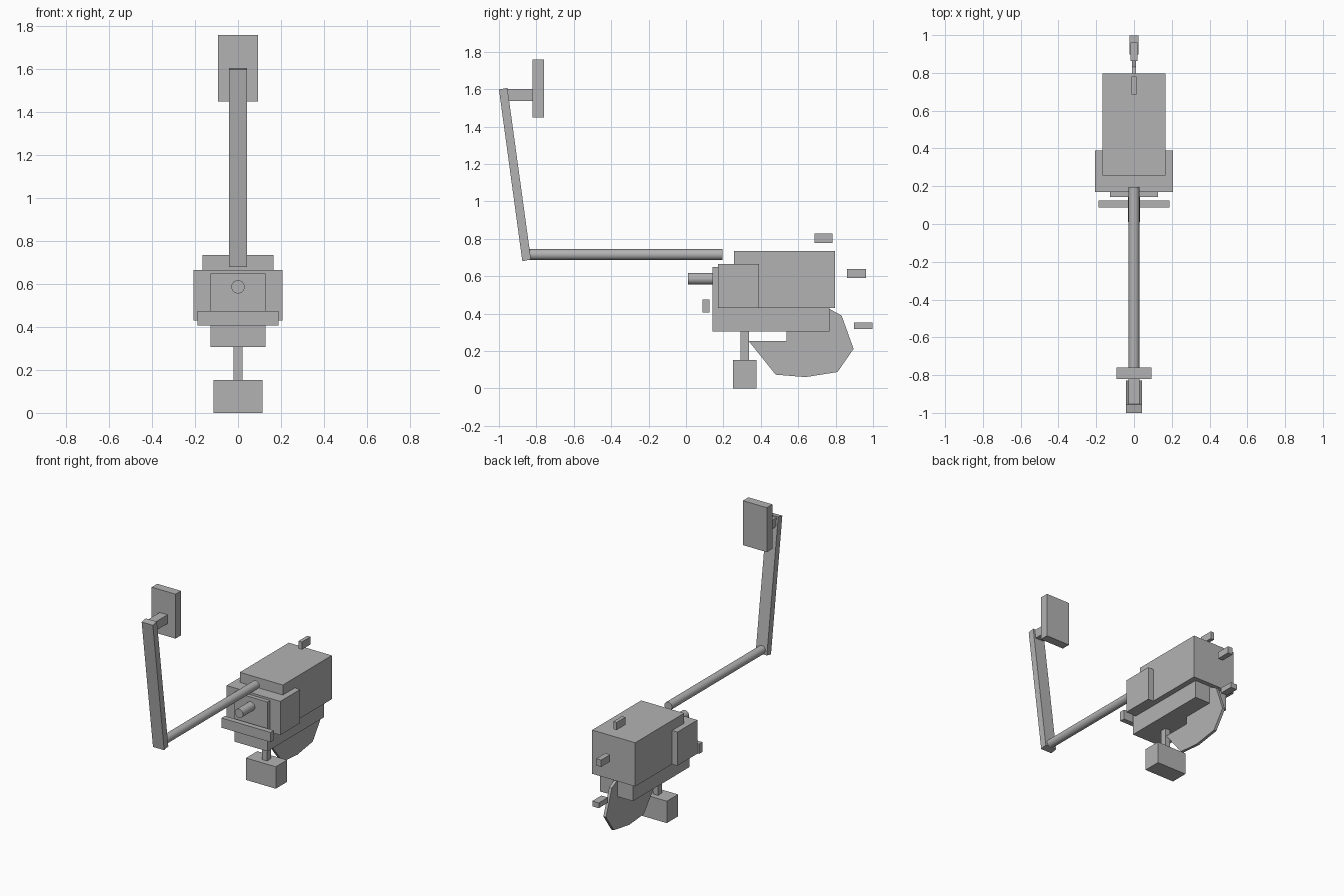
import bpy
import bmesh
from math import radians
from mathutils import Vector

old = bpy.data.objects.get("Cube")
if old:
    bpy.data.objects.remove(old, do_unlink=True)

grey = bpy.data.materials.new("plain grey")
grey.use_nodes = True
color = (0.45, 0.45, 0.45, 1)
grey.diffuse_color = color
grey.node_tree.nodes["Principled BSDF"].inputs["Base Color"].default_value = color


def finish(name, bm):
    bmesh.ops.recalc_face_normals(bm, faces=bm.faces)
    mesh = bpy.data.meshes.new(name)
    bm.to_mesh(mesh)
    bm.free()
    mesh.materials.append(grey)
    obj = bpy.data.objects.new(name, mesh)
    bpy.context.scene.collection.objects.link(obj)
    return obj


def plate(name, half_width, profile):
    """Extrude a (y, z) outline symmetrically across x."""
    bm = bmesh.new()
    face = bm.faces.new([bm.verts.new((-half_width, y, z)) for y, z in profile])
    side = bmesh.ops.extrude_face_region(bm, geom=[face])["geom"]
    verts = [v for v in side if isinstance(v, bmesh.types.BMVert)]
    bmesh.ops.translate(bm, verts=verts, vec=Vector((2 * half_width, 0, 0)))
    return finish(name, bm)


def box(name, half_width, y0, y1, z0, z1):
    return plate(name, half_width, [(y0, z0), (y1, z0), (y1, z1), (y0, z1)])


def rod(name, radius, y0, y1, z):
    bpy.ops.mesh.primitive_cylinder_add(
        vertices=32, radius=radius, depth=y1 - y0,
        location=(0, (y0 + y1) / 2, z), rotation=(radians(90), 0, 0))
    obj = bpy.context.object
    obj.name = name
    obj.data.materials.append(grey)
    bpy.ops.object.shade_smooth_by_angle(angle=radians(30))


# Main body
box("main_housing", 0.166, 0.257, 0.797, 0.43, 0.735)
box("side_housing", 0.207, 0.17, 0.39, 0.43, 0.665)
box("lower_housing", 0.128, 0.142, 0.767, 0.306, 0.43)
box("front_panel", 0.128, 0.142, 0.172, 0.43, 0.65)
box("front_bar", 0.189, 0.088, 0.125, 0.407, 0.475)
rod("front_stub", 0.031, 0.01, 0.142, 0.587)

# Foot below the body
box("foot_stem", 0.02, 0.292, 0.337, 0.15, 0.306)
box("foot_block", 0.115, 0.252, 0.376, 0, 0.153)

# Thin fin underneath
plate("lower_fin", 0.01, [
    (0.335, 0.254), (0.479, 0.074), (0.639, 0.061), (0.81, 0.088),
    (0.896, 0.212), (0.832, 0.39), (0.763, 0.428),
    (0.537, 0.428), (0.537, 0.254)])

# Small floating blocks
box("top_block", 0.013, 0.686, 0.782, 0.777, 0.83)
box("rear_upper_block", 0.019, 0.862, 0.962, 0.59, 0.638)
box("rear_lower_block", 0.025, 0.897, 0.997, 0.317, 0.354)

# Long boom, slanted arm and end pad
rod("boom", 0.029, -0.84, 0.196, 0.716)
plate("slanted_arm", 0.043, [
    (-1.0, 1.599), (-0.955, 1.607), (-0.829, 0.69), (-0.875, 0.68)])
box("pad_bracket", 0.03, -0.96, -0.818, 1.538, 1.6)
box("end_pad", 0.092, -0.82, -0.759, 1.45, 1.76)
